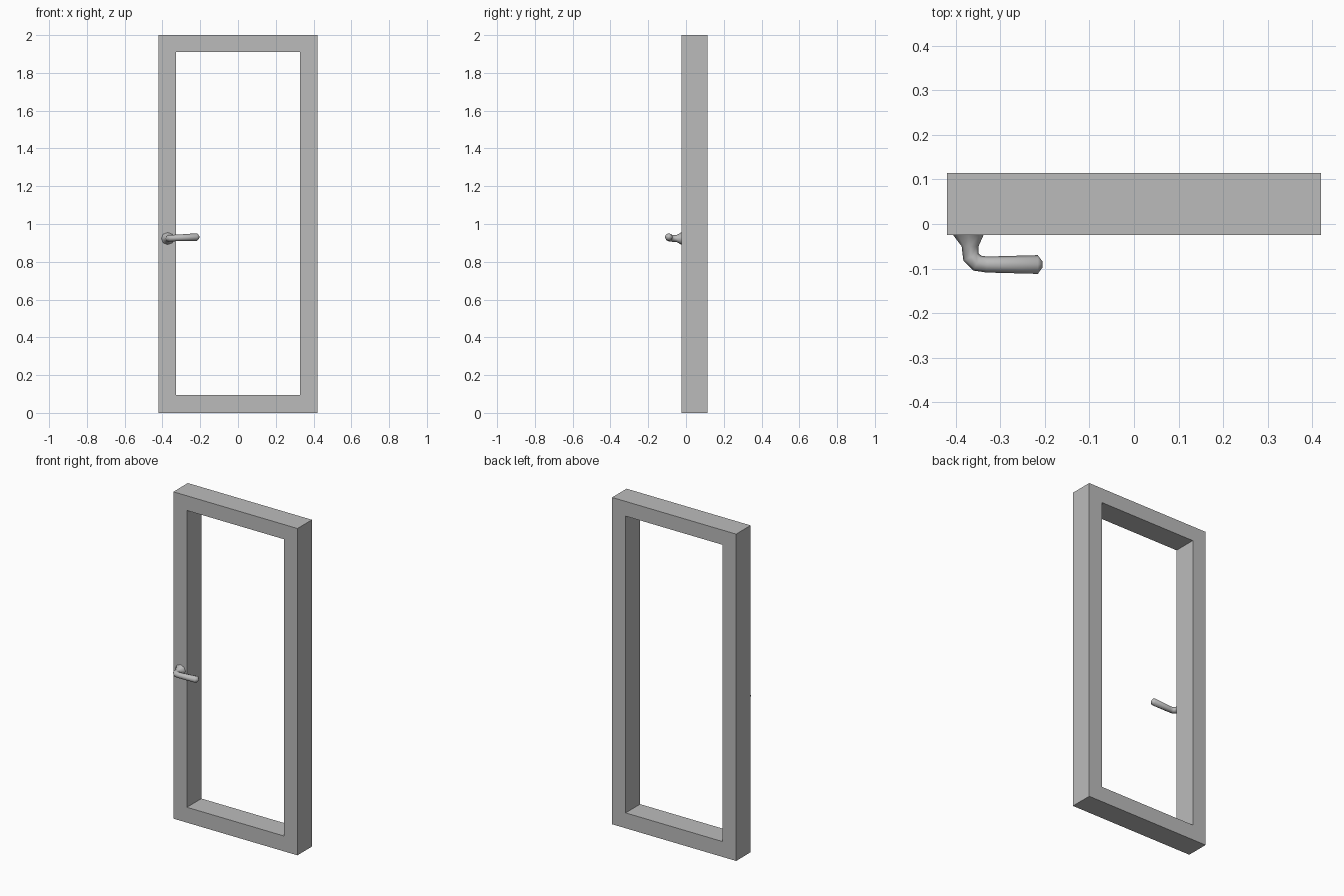
import bpy, bmesh, math
from mathutils import Vector

cube = bpy.data.objects.get("Cube")
if cube:
    bpy.data.objects.remove(cube, do_unlink=True)


def material(name, grey):
    m = bpy.data.materials.new(name)
    m.use_nodes = True
    colour = (grey, grey, grey, 1)
    m.diffuse_color = colour
    m.node_tree.nodes["Principled BSDF"].inputs["Base Color"].default_value = colour
    return m


def add_object(name, bm, mat):
    bmesh.ops.recalc_face_normals(bm, faces=bm.faces)
    mesh = bpy.data.meshes.new(name)
    bm.to_mesh(mesh)
    bm.free()
    ob = bpy.data.objects.new(name, mesh)
    mesh.materials.append(mat)
    bpy.context.collection.objects.link(ob)
    return ob


# Rectangular frame: mitred outer and inner loops at the front and back
FRONT, BACK = -0.025, 0.115


def loop(bm, half, low, high, y):
    return [bm.verts.new((x, y, z)) for x, z in
            ((-half, low), (half, low), (half, high), (-half, high))]


bm = bmesh.new()
rings = [loop(bm, 0.42, 0, 2, FRONT), loop(bm, 0.42, 0, 2, BACK),
         loop(bm, 0.328, 0.094, 1.91, BACK), loop(bm, 0.328, 0.094, 1.91, FRONT)]
for a, b in zip(rings, rings[1:] + rings[:1]):
    for i in range(4):
        j = (i + 1) % 4
        bm.faces.new((a[i], a[j], b[j], b[i]))
bmesh.ops.dissolve_limit(bm, angle_limit=0.01, verts=bm.verts, edges=bm.edges)
add_object("door_frame", bm, material("frame grey", 0.5))

# Lever handle: flared mount, bend and grip swept along a path
# Each station: x, y, z, turn towards the grip in degrees, radius
SIDES = 8
stations = [(-0.372, -0.025, 0.923, 0, 0.034),
            (-0.368, -0.050, 0.923, 0, 0.019),
            (-0.366, -0.074, 0.924, 25, 0.019),
            (-0.352, -0.088, 0.925, 60, 0.019),
            (-0.330, -0.091, 0.926, 85, 0.018),
            (-0.216, -0.091, 0.931, 90, 0.021),
            (-0.205, -0.091, 0.931, 90, 0.006)]
bm = bmesh.new()
previous = None
for x, y, z, turn, radius in stations:
    t = math.radians(turn)
    side = Vector((math.cos(t), math.sin(t), 0))
    ring = []
    for k in range(SIDES):
        a = math.tau * k / SIDES
        offset = side * math.cos(a) + Vector((0, 0, math.sin(a) * 0.95))
        ring.append(bm.verts.new(Vector((x, y, z)) + offset * radius))
    if previous:
        for k in range(SIDES):
            n = (k + 1) % SIDES
            bm.faces.new((previous[k], previous[n], ring[n], ring[k]))
    else:
        bm.faces.new(ring)
    previous = ring
bm.faces.new(previous)
handle = add_object("lever_handle", bm, material("handle grey", 0.5))

bpy.ops.object.select_all(action="DESELECT")
handle.select_set(True)
bpy.context.view_layer.objects.active = handle
bpy.ops.object.shade_smooth_by_angle(angle=math.radians(60))
